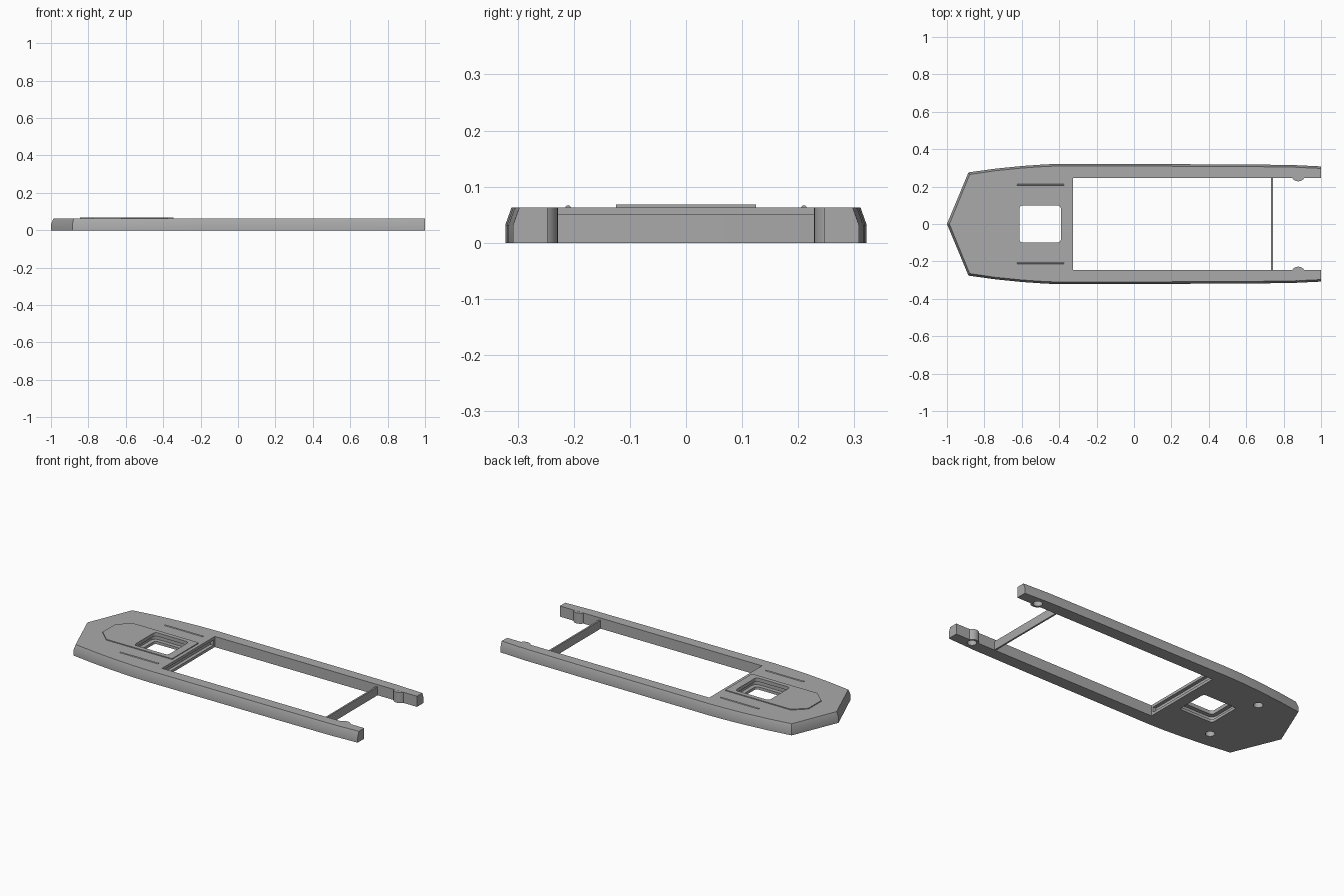
import bpy, bmesh, math

if "Cube" in bpy.data.objects:
    bpy.data.objects.remove(bpy.data.objects["Cube"], do_unlink=True)

grey = bpy.data.materials.new("plain_grey")
grey.use_nodes = True
grey.diffuse_color = (0.4, 0.4, 0.4, 1)
grey.node_tree.nodes["Principled BSDF"].inputs["Base Color"].default_value = (0.4, 0.4, 0.4, 1)

DECK = 0.063


def loft(name, layers):
    """Solid through stacked outlines, given as (outline, z) pairs."""
    bm = bmesh.new()
    rings = [[bm.verts.new((x, y, z)) for x, y in pts] for pts, z in layers]
    n = len(rings[0])
    for low, high in zip(rings, rings[1:]):
        for i in range(n):
            j = (i + 1) % n
            bm.faces.new((low[i], low[j], high[j], high[i]))
    bm.faces.new(rings[0][::-1])
    bm.faces.new(rings[-1])
    bmesh.ops.recalc_face_normals(bm, faces=bm.faces)
    mesh = bpy.data.meshes.new(name)
    bm.to_mesh(mesh)
    bm.free()
    mesh.materials.append(grey)
    obj = bpy.data.objects.new(name, mesh)
    bpy.context.collection.objects.link(obj)
    return obj


def prism(name, pts, z0, z1):
    return loft(name, [(pts, z0), (pts, z1)])


def rounded(cx, cy, w, d, r, steps=5):
    """Rounded rectangle outline."""
    pts = []
    for k, (sx, sy) in enumerate([(1, 1), (-1, 1), (-1, -1), (1, -1)]):
        for i in range(steps + 1):
            a = (k + i / steps) * math.pi / 2
            pts.append((cx + sx * (w / 2 - r) + r * math.cos(a),
                        cy + sy * (d / 2 - r) + r * math.sin(a)))
    return pts


def circle(cx, cy, r, n=24):
    return [(cx + r * math.cos(2 * math.pi * i / n), cy + r * math.sin(2 * math.pi * i / n))
            for i in range(n)]


def activate(obj):
    bpy.ops.object.select_all(action="DESELECT")
    obj.select_set(True)
    bpy.context.view_layer.objects.active = obj


def cut(targets, cutter):
    cutter.hide_render = True
    for t in targets:
        activate(t)
        mod = t.modifiers.new("cut", "BOOLEAN")
        mod.operation, mod.solver, mod.object = "DIFFERENCE", "EXACT", cutter
        bpy.ops.object.modifier_apply(modifier=mod.name)
    bpy.data.objects.remove(cutter, do_unlink=True)


# Hull: pointed nose, two long side rails, sloping upper flank
side = [(-0.885, 0.276), (-0.74, 0.296), (-0.6, 0.31), (-0.47, 0.319), (-0.36, 0.322),
        (-0.2, 0.321), (0.45, 0.319), (0.83, 0.316), (1, 0.308)]


def hull_outline(inset):
    outer = [(x + (inset * 0.6 if x < -0.8 else 0), y - inset) for x, y in side]
    half = outer + [(1, 0.247), (-0.325, 0.247)]
    return [(-1 + inset * 1.2, 0)] + half + [(x, -y) for x, y in reversed(half)]


hull = loft("hull", [(hull_outline(0), 0), (hull_outline(0), 0.032), (hull_outline(0.011), DECK)])

# Raised deck plate
half_plate = [(-0.845, 0.06), (-0.775, 0.125), (-0.345, 0.125)]
deck_plate = prism("deck_plate", half_plate + [(x, -y) for x, y in reversed(half_plate)],
                   DECK - 0.002, 0.068)

# Square hatch with a hidden groove round it, and a groove in the bay's front wall
cut([hull, deck_plate], prism("hatch_cutter", rounded(-0.502, 0, 0.222, 0.198, 0.018), -0.1, 0.2))
cut([hull], prism("hatch_groove", rounded(-0.502, 0, 0.27, 0.246, 0.03), 0.016, 0.047))
cut([hull], prism("bay_groove", rounded(-0.325, 0, 0.04, 0.47, 0.002), 0.016, 0.047))

# Cross bar between the rails
prism("cross_bar", rounded(0.737, 0, 0.01, 0.5, 0.001), 0, 0.05)

# Deck ridges, rail sockets and bottom holes on both sides
for label, s in (("left", 1), ("right", -1)):
    bpy.ops.mesh.primitive_cylinder_add(vertices=12, radius=0.005, depth=0.25,
                                        location=(-0.5, s * 0.21, DECK - 0.001),
                                        rotation=(0, math.pi / 2, 0))
    ridge = bpy.context.object
    ridge.name = label + "_deck_ridge"
    ridge.data.materials.append(grey)

    socket = prism(label + "_rail_socket", circle(0.878, s * 0.266, 0.038), 0, DECK - 0.0005)
    cut([hull, socket], prism("socket_cutter", circle(0.878, s * 0.266, 0.025), -0.1, 0.045))
    cut([hull], prism("hole_cutter", circle(-0.68, s * 0.195, 0.025), -0.1, 0.03))

for obj in list(bpy.context.collection.objects):
    if obj.type == "MESH":
        activate(obj)
        bpy.ops.object.shade_smooth_by_angle(angle=math.radians(25))
